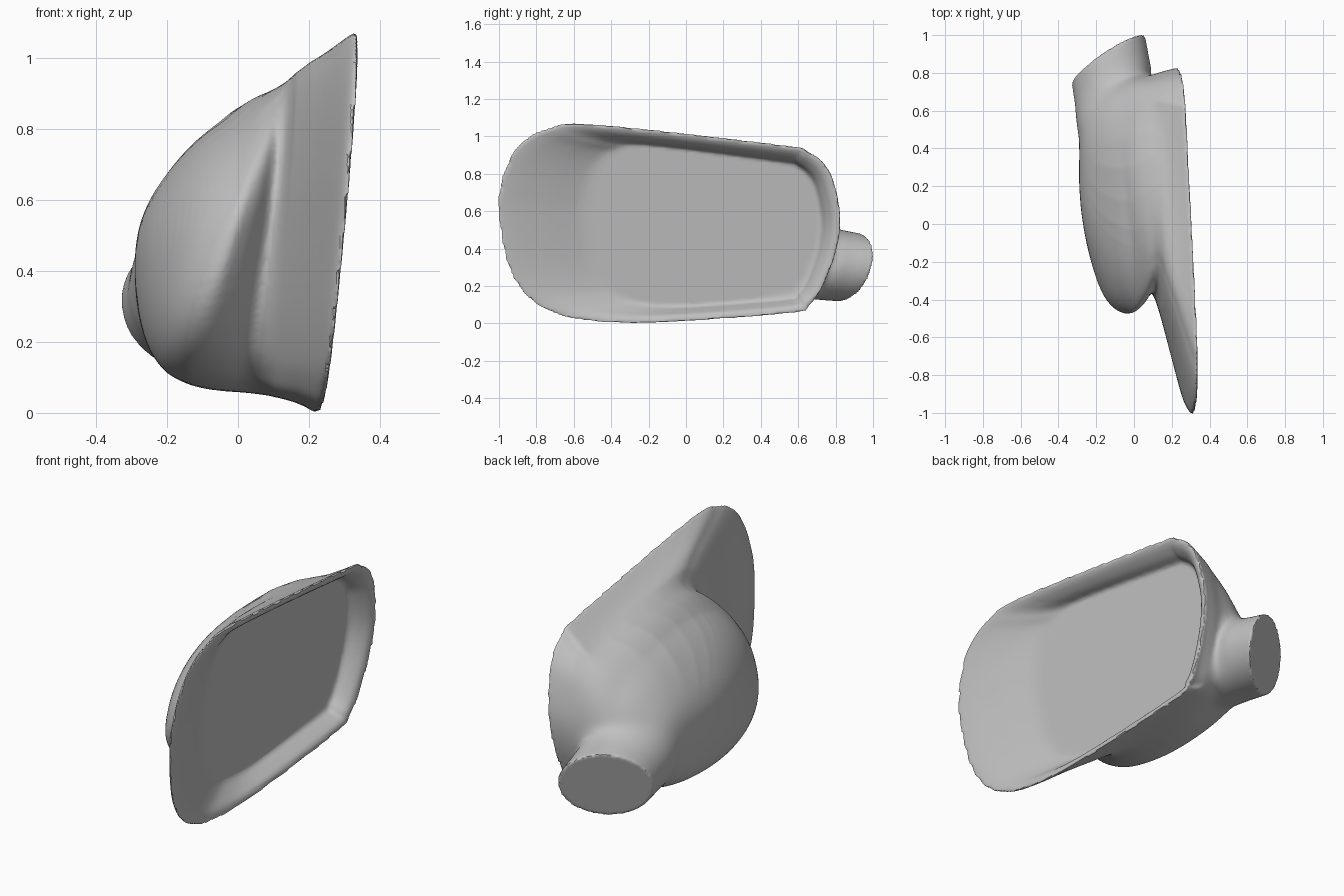
import bpy, bmesh, math
from mathutils import Vector

if "Cube" in bpy.data.objects:
    bpy.data.objects.remove(bpy.data.objects["Cube"])

grey = bpy.data.materials.new("plain grey")
grey.use_nodes = True
COLOUR = (0.53, 0.53, 0.53, 1)
grey.diffuse_color = COLOUR
grey.node_tree.nodes["Principled BSDF"].inputs["Base Color"].default_value = COLOUR


def clamp(t):
    return max(0, min(1, t))


def smooth_path(points, steps, closed=False):
    """Catmull-Rom samples through points of any dimension."""
    n, out = len(points), []
    pick = (lambda i: points[i % n]) if closed else (lambda i: points[max(0, min(n - 1, i))])
    for i in range(n if closed else n - 1):
        quad = [pick(i + k) for k in (-1, 0, 1, 2)]
        for s in range(steps):
            t = s / steps
            out.append([b + 0.5 * t * (c - a + t * (2*a - 5*b + 4*c - d + t * (3*(b - c) + d - a)))
                        for a, b, c, d in zip(*quad)])
    if not closed:
        out.append(list(points[-1]))
    return out


def loft(name, rings):
    """Skin a list of equal rings and close both ends."""
    bm = bmesh.new()
    loops = [[bm.verts.new(p) for p in ring] for ring in rings]
    n = len(loops[0])
    for a, b in zip(loops, loops[1:]):
        for i in range(n):
            j = (i + 1) % n
            bm.faces.new((a[i], a[j], b[j], b[i]))
    bm.faces.new(loops[0][::-1])
    bm.faces.new(loops[-1])
    bmesh.ops.recalc_face_normals(bm, faces=bm.faces)
    mesh = bpy.data.meshes.new(name)
    bm.to_mesh(mesh)
    bm.free()
    mesh.materials.append(grey)
    obj = bpy.data.objects.new(name, mesh)
    bpy.context.collection.objects.link(obj)
    return obj


# Rim outline (y, z), scaled to a unit box
rim = [(-1, .6), (-.985, .75), (-.94, .88), (-.86, .98), (-.74, 1.04), (-.5, 1.065),
       (.5, .955), (.65, .92), (.75, .84), (.8, .72), (.825, .55),
       (.8, .38), (.73, .2), (.66, .1), (.55, .055), (-.2, .003),
       (-.55, .02), (-.72, .065), (-.85, .15), (-.95, .32)]
outline = [((y + 1) / 1.825, z / 1.065) for y, z in smooth_path(rim, 5, True)]


def ring(x, y0, y1, z0, z1):
    """Outline fitted to a box; deeper rings turn oval and lose the rim's lean."""
    tilt = clamp((x + .277) / .45)
    rounding = clamp((.15 - x) / .2)
    slant = .28 * clamp(1 - abs(x + .08) / .2)
    pts = []
    for u, v in outline:
        du, dv = u - .5, v - .5
        k = .5 / (abs(du) ** 2.3 + abs(dv) ** 2.3) ** (1 / 2.3)
        u += rounding * (du * k - du)
        v += rounding * (dv * k - dv)
        y, z = y0 + u * (y1 - y0), z0 + v * (z1 - z0)
        lean = tilt * (.09 * (z - .5) - .04 * y) + slant * (1 - u) ** 2 * (z - .4)
        pts.append(Vector((x + lean, y, z)))
    return pts


# Housing sections from the recess floor over the rim to the back:
# x, front y, back y, bottom z, top z
recess = [(.155, -.5, .7, .1, .95), (.163, -.58, .725, .085, .96), (.208, -.75, .75, .06, .985),
          (.247, -.91, .785, .035, 1.025), (.26, -.995, .822, .004, 1.06)]
shell = [(.25, -1, .825, 0, 1.065), (.23, -.95, .82, .012, 1.05), (.19, -.77, .81, .03, 1.015),
         (.14, -.54, .795, .043, .975), (.1, -.4, .785, .05, .945), (.06, -.37, .78, .055, .923),
         (0, -.44, .77, .06, .89), (-.06, -.475, .75, .07, .84), (-.13, -.42, .72, .09, .775),
         (-.19, -.3, .68, .12, .7), (-.245, -.12, .63, .18, .61), (-.277, .05, .57, .26, .53),
         (-.29, .2, .48, .35, .46)]
housing = loft("mirror_housing", [ring(*s) for s in smooth_path(recess + shell, 4)])

# Mounting neck: oblique oval sections
side = Vector((.81, .57, .12)).normalized()
out = Vector((-.53, .8, -.25)).normalized()
rise = side.cross(out)
rise *= 1 if rise.z > 0 else -1


def oval(x, y, z, w, h):
    angles = [i * math.tau / 64 for i in range(64)]
    return [Vector((x, y, z)) + side * (w * math.cos(a)) + rise * (h * math.sin(a)) for a in angles]


# Section: centre x, y, z, half width, half height
sections = [(-.13, .48, .36, .17, .2), (-.115, .59, .35, .215, .22), (-.108, .68, .33, .24, .21),
            (-.117, .76, .315, .235, .195), (-.135, .868, .3, .232, .187)]
neck = loft("neck", [oval(*s) for s in smooth_path(sections, 5)])

# Fuse both into one skin
bpy.ops.object.select_all(action='DESELECT')
neck.select_set(True)
housing.select_set(True)
bpy.context.view_layer.objects.active = housing
bpy.ops.object.join()
fuse = housing.modifiers.new("fuse", 'REMESH')
fuse.mode = 'VOXEL'
fuse.voxel_size = .01
bpy.ops.object.modifier_apply(modifier=fuse.name)

# Soften the joint between neck and housing
cap = Vector(sections[-1][:3])
joint = housing.vertex_groups.new(name="joint")
for v in housing.data.vertices:
    rel = v.co - cap
    depth = -rel.dot(out)
    radius = (rel + out * depth).length
    weight = (clamp((depth - .06) / .08) * clamp((.55 - depth) / .15)
              * clamp((.55 - radius) / .15) * clamp((.12 - v.co.x) / .06))
    if weight > 0:
        joint.add([v.index], weight, 'REPLACE')
soften = housing.modifiers.new("soften", 'SMOOTH')
soften.vertex_group = joint.name
soften.iterations = 120
bpy.ops.object.modifier_apply(modifier=soften.name)
bpy.ops.object.shade_smooth_by_angle(angle=math.radians(50))
